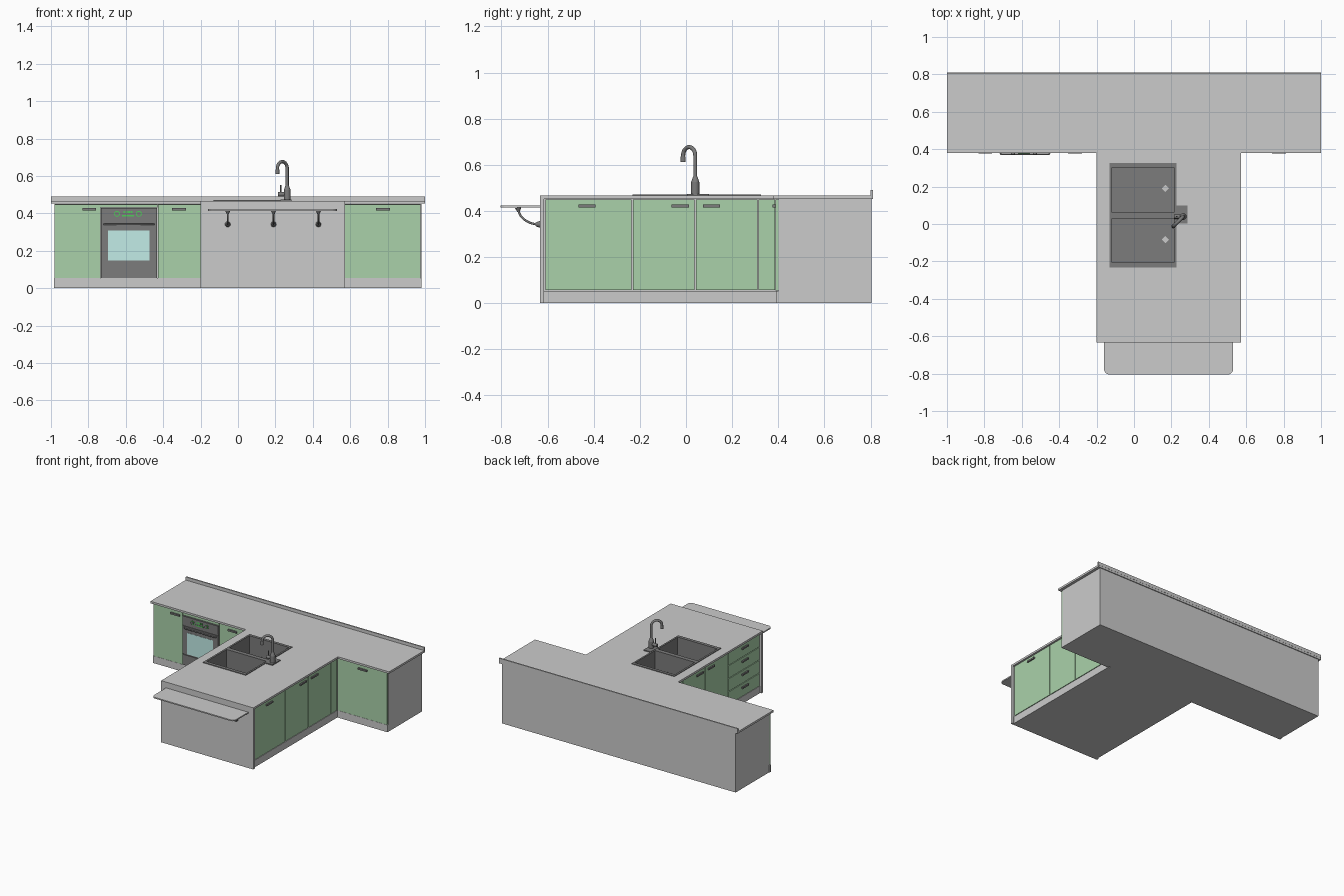
import bpy, bmesh, math
from mathutils import Vector

if "Cube" in bpy.data.objects:
    bpy.data.objects.remove(bpy.data.objects["Cube"])


def mat(name, rgb):
    m = bpy.data.materials.new(name)
    m.diffuse_color = (*rgb, 1)
    m.use_nodes = True
    m.node_tree.nodes["Principled BSDF"].inputs["Base Color"].default_value = m.diffuse_color
    return m


GREEN = mat("green_front", (0.40, 0.64, 0.40))
DARK = mat("dark_metal", (0.2, 0.2, 0.2))
GLASS = mat("oven_glass", (0.54, 0.84, 0.80))
LED = mat("led_green", (0.08, 0.6, 0.1))


def finish(name, bm, m=None):
    bmesh.ops.recalc_face_normals(bm, faces=bm.faces)
    me = bpy.data.meshes.new(name)
    bm.to_mesh(me)
    bm.free()
    ob = bpy.data.objects.new(name, me)
    bpy.context.collection.objects.link(ob)
    if m:
        me.materials.append(m)
    return ob


def box(name, x, y, z, m=None):
    bm = bmesh.new()
    bmesh.ops.create_cube(bm, size=1)
    for v in bm.verts:
        v.co = [r[0] + (c + 0.5) * (r[1] - r[0]) for c, r in zip(v.co, (x, y, z))]
    return finish(name, bm, m)


def prism(name, pts, z0, z1, m=None):
    bm = bmesh.new()
    f = bm.faces.new([bm.verts.new((px, py, z0)) for px, py in pts])
    up = bmesh.ops.extrude_face_region(bm, geom=[f])["geom"]
    bmesh.ops.translate(bm, vec=(0, 0, z1 - z0),
                        verts=[g for g in up if isinstance(g, bmesh.types.BMVert)])
    return finish(name, bm, m)


def rod(name, a, b, r1, r2=None, m=DARK, n=20):
    a, b = Vector(a), Vector(b)
    bm = bmesh.new()
    bmesh.ops.create_cone(bm, cap_ends=True, segments=n, radius1=r1,
                          radius2=r1 if r2 is None else r2, depth=(b - a).length)
    rot = Vector((0, 0, 1)).rotation_difference(b - a).to_matrix()
    for v in bm.verts:
        v.co = rot @ v.co + (a + b) / 2
    ob = finish(name, bm, m)
    if n > 6:
        bpy.context.view_layer.objects.active = ob
        ob.select_set(True)
        bpy.ops.object.shade_smooth_by_angle()
        ob.select_set(False)
    return ob


def tube(name, pts, r):
    cu = bpy.data.curves.new(name, "CURVE")
    cu.dimensions = "3D"
    cu.bevel_depth, cu.bevel_resolution, cu.use_fill_caps = r, 3, True
    s = cu.splines.new("POLY")
    s.points.add(len(pts) - 1)
    for p, c in zip(s.points, pts):
        p.co = (*c, 1)
    s.use_smooth = True
    cu.materials.append(DARK)
    bpy.context.collection.objects.link(bpy.data.objects.new(name, cu))


def cut(targets, *ranges):
    for rng in ranges:
        c = box("cutter", *rng)
        c.hide_render = True
        for t in targets:
            md = t.modifiers.new("cut", "BOOLEAN")
            md.operation, md.solver, md.object = "DIFFERENCE", "EXACT", c
            bpy.context.view_layer.objects.active = t
            bpy.ops.object.modifier_apply(modifier=md.name)
        bpy.data.objects.remove(c)


def tee(xa, xb, xl, xr, y0, y1, y2):
    return [(-xa, y2), (-xa, y1), (xl, y1), (xl, y0), (xr, y0), (xr, y1), (xb, y1), (xb, y2)]


# cabinet carcass, worktop, backsplash and end panel
body = prism("cabinet_body", tee(0.98, 0.98, -0.178, 0.548, -0.616, 0.402, 0.805), 0, 0.451)
top = prism("worktop", tee(1, 1, -0.2, 0.572, -0.634, 0.38, 0.81), 0.452, 0.467)
box("backsplash", (-1, 1), (0.801, 0.811), (0.467, 0.491))
box("end_panel", (-0.2, 0.572), (-0.634, -0.616), (0, 0.452))
cut([body, top], ((-0.127, 0.224), (-0.228, 0.321), (0.32, 0.6)))

# plinths
box("plinth_left", (-0.985, -0.19), (0.39, 0.403), (0, 0.054))
box("plinth_right", (0.56, 0.98), (0.39, 0.403), (0, 0.054))
for side, x in (("left", (-0.19, -0.177)), ("right", (0.547, 0.56))):
    box("peninsula_plinth_" + side, x, (-0.616, 0.39), (0, 0.054))

# doors of the back run with handles
for i, (a, b, h) in enumerate([(-0.98, -0.736, -0.795), (-0.428, -0.193, -0.315), (0.564, 0.976, 0.775)]):
    box(f"back_door_{i}", (a, b), (0.388, 0.402), (0.056, 0.449), GREEN)
    box(f"back_handle_{i}", (h - 0.037, h + 0.037), (0.376, 0.389), (0.416, 0.428), DARK)
box("oven_top_strip", (-0.734, -0.43), (0.388, 0.402), (0.432, 0.449), GREEN)

# peninsula doors on both sides, drawers on the left
bays = [(-0.61, -0.236, -0.43), (-0.23, 0.037, -0.025), (0.043, 0.309, 0.11), (0.315, 0.386, None)]
for side, x0, d in (("left", -0.178, -1), ("right", 0.548, 1)):
    face, hand = sorted((x0, x0 + d * 0.013)), sorted((x0 + d * 0.012, x0 + d * 0.023))
    for i, (a, b, h) in enumerate(bays):
        rows = 4 if side == "left" and i == 0 else 1
        step = 0.396 / rows
        for r in range(rows):
            z1 = 0.449 - r * step
            box(f"{side}_front_{i}_{r}", face, (a, b), (z1 - step + 0.005, z1), GREEN)
            if h is not None:
                box(f"{side}_handle_{i}_{r}", hand, (h - 0.037, h + 0.037), (z1 - 0.034, z1 - 0.022), DARK)

# oven
box("oven_body", (-0.733, -0.432), (0.386, 0.402), (0.056, 0.43), DARK)
box("oven_controls", (-0.73, -0.435), (0.38, 0.387), (0.363, 0.429), DARK)
box("oven_door", (-0.73, -0.435), (0.38, 0.387), (0.146, 0.354), DARK)
box("oven_drawer", (-0.73, -0.435), (0.38, 0.387), (0.06, 0.138), DARK)
box("oven_window", (-0.694, -0.474), (0.3785, 0.381), (0.148, 0.31), GLASS)
tube("oven_handle", [(-0.715, 0.382, 0.342), (-0.71, 0.372, 0.342), (-0.455, 0.372, 0.342), (-0.45, 0.382, 0.342)], 0.005)
for x in (-0.647, -0.53):
    rod("knob_ring", (x, 0.381, 0.398), (x, 0.3785, 0.398), 0.016, m=LED)
    rod("oven_knob", (x, 0.381, 0.398), (x, 0.372, 0.398), 0.011)
for i in range(4):
    box(f"display_digit_{i}", (-0.613 + i * 0.013, -0.604 + i * 0.013), (0.378, 0.381), (0.401, 0.414), LED)
box("display_bar", (-0.62, -0.557), (0.378, 0.381), (0.383, 0.391), LED)

# double sink
rim = box("sink_rim", (-0.131, 0.228), (-0.232, 0.325), (0.4665, 0.472), DARK)
tub = box("sink_tub", (-0.126, 0.223), (-0.226, 0.319), (0.325, 0.4665), DARK)
cut([rim, tub], *[((-0.117, 0.215), y, (0.335, 0.6)) for y in ((-0.207, 0.03), (0.062, 0.303))])
for y in (-0.083, 0.19):
    rod("sink_drain", (0.168, y, 0.334), (0.168, y, 0.338), 0.019, m=None, n=4)

# tap
tx, ty, R = 0.263, 0.04, 0.037
box("tap_deck", (0.226, 0.286), (0.004, 0.1), (0.4665, 0.474), DARK)
rod("tap_base", (tx, ty, 0.472), (tx, ty, 0.525), 0.018)
rod("tap_taper", (tx, ty, 0.525), (tx, ty, 0.55), 0.018, 0.009)
arc = [math.pi * i / 16 for i in range(17)]
k = math.sqrt(0.5)
path = [(tx, ty, 0.53)] + [(tx - k * R * (1 - math.cos(a)), ty - k * R * (1 - math.cos(a)), 0.64 + R * math.sin(a)) for a in arc]
sx, sy = path[-1][:2]
tube("tap_spout", path + [(sx, sy, 0.625)], 0.009)
rod("tap_nozzle", (sx, sy, 0.612), (sx, sy, 0.636), 0.011)
rod("tap_valve", (tx, ty, 0.503), (0.213, ty, 0.503), 0.012)
rod("tap_lever", (0.228, ty, 0.503), (0.228, ty, 0.552), 0.004)

# breakfast shelf with rounded front corners and curved brackets
pts = [(0.53, -0.634), (-0.16, -0.634)]
for cx, a0 in ((-0.13, 180), (0.5, 270)):
    for i in range(7):
        a = math.radians(a0 + i * 15)
        pts.append((cx + 0.03 * math.cos(a), -0.775 + 0.03 * math.sin(a)))
prism("breakfast_shelf", pts, 0.414, 0.423)
for x in (-0.055, 0.19, 0.43):
    curve = []
    for i in range(11):
        a = math.radians(i * 9)
        curve.append((x, -0.638 - 0.09 * math.cos(a), 0.414 - 0.072 * math.sin(a)))
    tube("bracket_arm", curve, 0.005)
    rod("bracket_shelf_foot", (x, -0.728, 0.4145), (x, -0.726, 0.397), 0.014, 0.006)
    rod("bracket_wall_foot", (x, -0.633, 0.342), (x, -0.652, 0.342), 0.015, 0.008)
